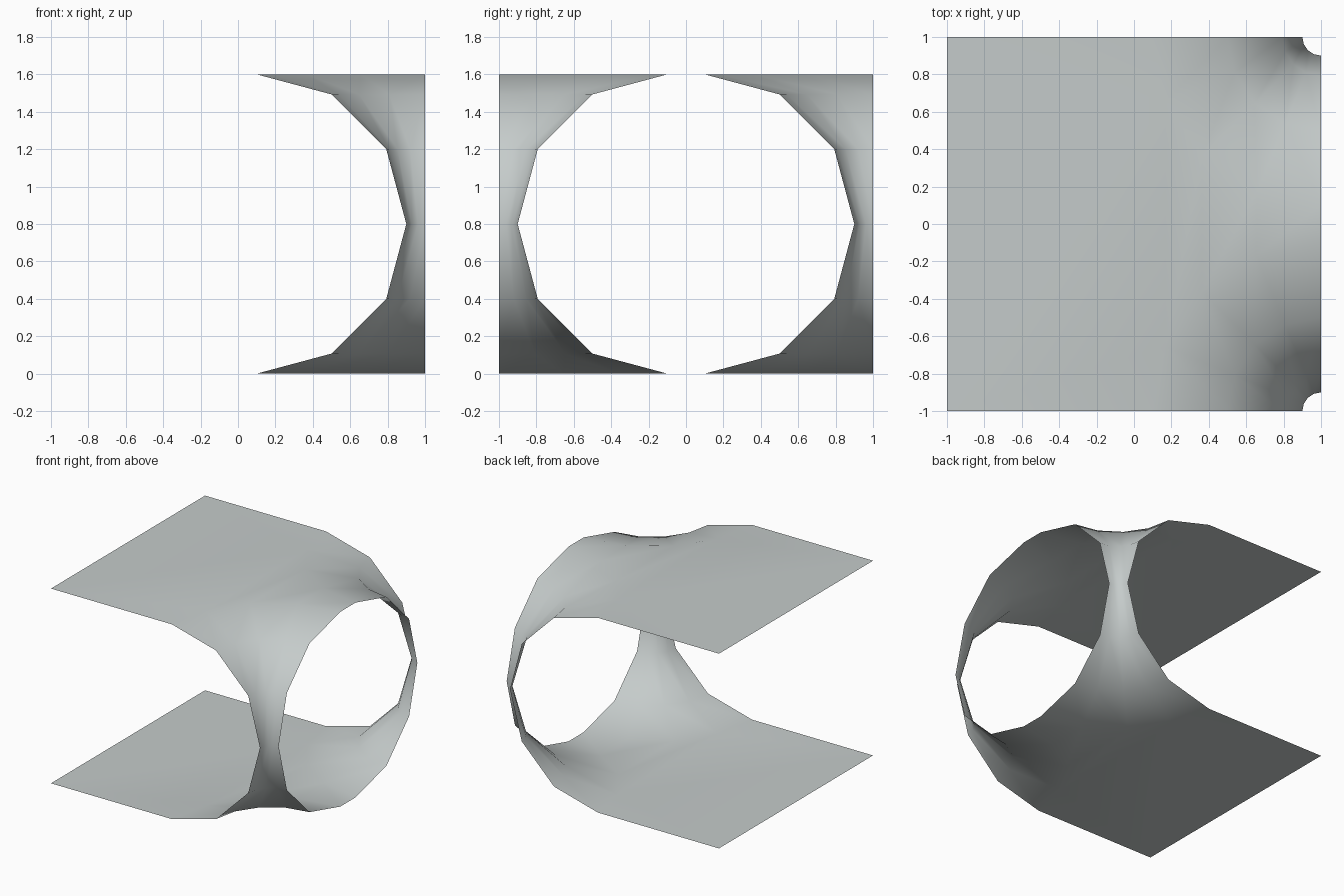
import bpy
import bmesh
from math import sin, cos, pi

cube = bpy.data.objects.get("Cube")
if cube:
    bpy.data.objects.remove(cube, do_unlink=True)

HALF = 1.0         # half width of the sheets
ARC = 0.8          # radius of the leg's concave profile
WAIST = 0.1        # leg radius at its narrowest
PROFILE_STEPS = 6  # half circle, bottom to top
TURN_STEPS = 4     # quarter turn around a corner

grey = bpy.data.materials.new("pale_grey")
grey.use_nodes = True
colour = (0.56, 0.60, 0.595, 1)
grey.diffuse_color = colour
bsdf = grey.node_tree.nodes["Principled BSDF"]
bsdf.inputs["Base Color"].default_value = colour
bsdf.inputs["Roughness"].default_value = 0.6

bm = bmesh.new()


def corner_leg(side):
    """Quarter-turn flared leg around the corner (HALF, side * HALF)."""
    rings = []
    for i in range(PROFILE_STEPS + 1):
        a = -pi / 2 + pi * i / PROFILE_STEPS
        r = WAIST + ARC * (1 - cos(a))
        z = ARC + ARC * sin(a)
        ring = []
        for j in range(TURN_STEPS + 1):
            t = pi / 2 * j / TURN_STEPS
            ring.append(bm.verts.new((HALF - r * cos(t),
                                      side * (HALF - r * sin(t)), z)))
        rings.append(ring)
    for low, high in zip(rings, rings[1:]):
        for j in range(TURN_STEPS):
            bm.faces.new((low[j], low[j + 1], high[j + 1], high[j]))
    return rings[0], rings[-1]


# Two legs, joined by a flat sheet along their lowest and highest rings
front_rings = corner_leg(-1)
back_rings = corner_leg(1)
for front, back in zip(front_rings, back_rings):
    z = front[0].co.z
    outer = [bm.verts.new((-HALF, y, z)) for y in (HALF, -HALF)]
    sheet = bm.faces.new(outer + front + back[::-1])

# Consistent outward normals: the upper sheet (made last) faces up
bmesh.ops.recalc_face_normals(bm, faces=bm.faces[:])
sheet.normal_update()
if sheet.normal.z < 0:
    bmesh.ops.reverse_faces(bm, faces=bm.faces[:])
bmesh.ops.triangulate(bm, faces=[f for f in bm.faces if len(f.verts) > 4])
for face in bm.faces:
    face.smooth = True

mesh = bpy.data.meshes.new("flared_sheet_shell")
bm.to_mesh(mesh)
bm.free()
mesh.materials.append(grey)
shell = bpy.data.objects.new("flared_sheet_shell", mesh)
bpy.context.collection.objects.link(shell)
